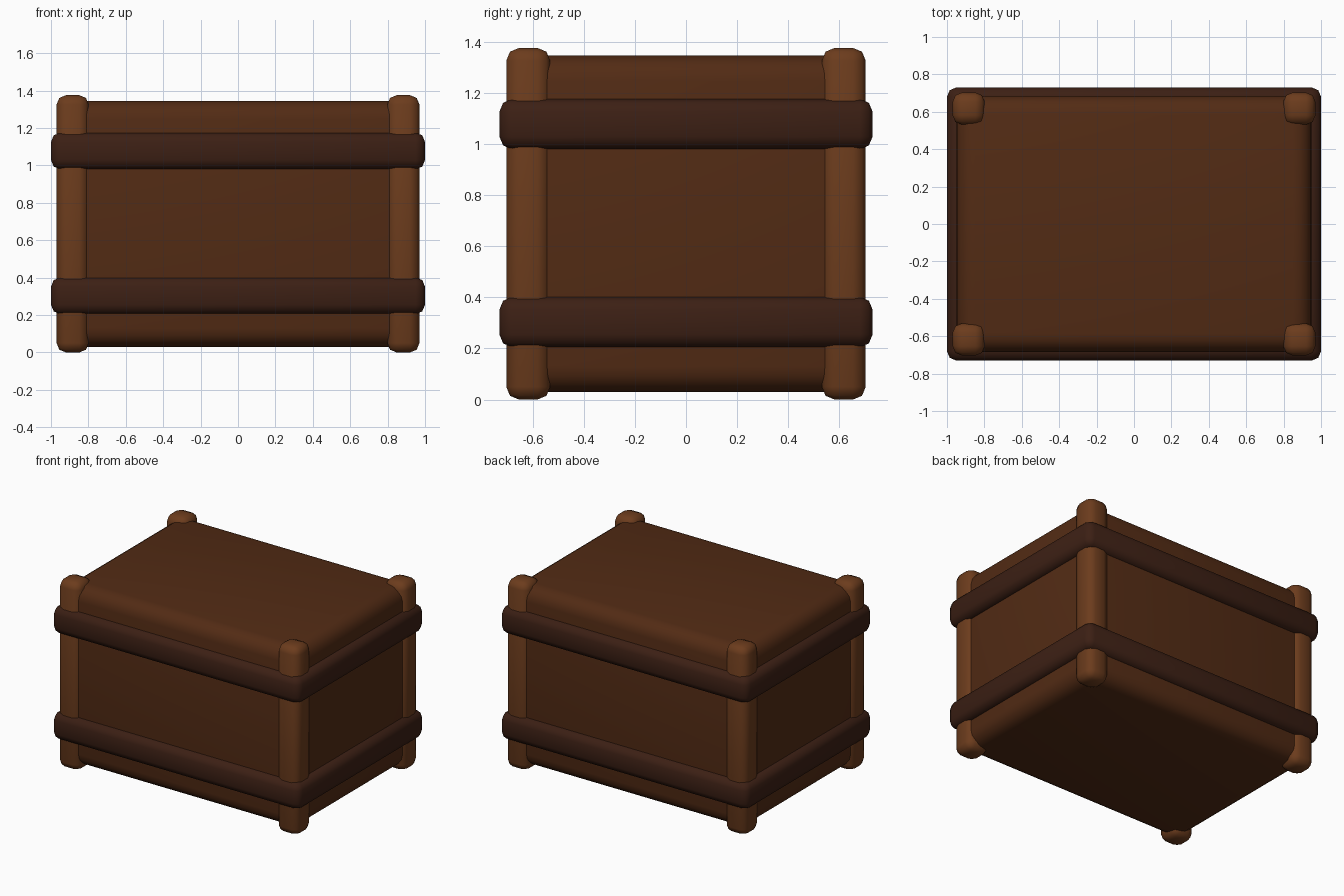
import bpy

if "Cube" in bpy.data.objects:
    bpy.data.objects.remove(bpy.data.objects["Cube"])


def material(name, rgb):
    m = bpy.data.materials.new(name)
    m.diffuse_color = (*rgb, 1)
    m.use_nodes = True
    m.node_tree.nodes["Principled BSDF"].inputs["Base Color"].default_value = m.diffuse_color
    return m


BODY = material("body wood", (0.085, 0.024, 0.007))
POST = material("post wood", (0.15, 0.045, 0.012))
BAND = material("band wood", (0.045, 0.014, 0.007))


def rounded_box(name, lo, hi, bevel, segments, mat):
    """Box between two corners with rounded, smooth shaded edges."""
    centre = [(a + b) / 2 for a, b in zip(lo, hi)]
    bpy.ops.mesh.primitive_cube_add(size=1, location=centre)
    ob = bpy.context.object
    ob.name = name
    ob.scale = [b - a for a, b in zip(lo, hi)]
    bpy.ops.object.transform_apply(location=False, rotation=False, scale=True)
    mod = ob.modifiers.new("round", 'BEVEL')
    mod.width = bevel
    mod.segments = segments
    bpy.ops.object.modifier_apply(modifier=mod.name)
    bpy.ops.object.shade_smooth_by_angle(angle=0.9)
    ob.data.materials.append(mat)
    return ob


# Main body of the crate
rounded_box("crate_body", (-0.95, -0.685, 0.03), (0.95, 0.685, 1.345), 0.1, 4, BODY)

# Corner posts
for sx, xn in ((-1, "left"), (1, "right")):
    for sy, yn in ((-1, "front"), (1, "back")):
        cx, cy = sx * 0.884, sy * 0.617
        rounded_box(f"{yn}_{xn}_post", (cx - 0.086, cy - 0.086, 0),
                    (cx + 0.086, cy + 0.086, 1.375), 0.05, 2, POST)

# Two bands around the crate
for name, z in (("lower_band", 0.303), ("upper_band", 1.077)):
    rounded_box(name, (-1, -0.73, z - 0.098), (1, 0.73, z + 0.098), 0.05, 2, BAND)
